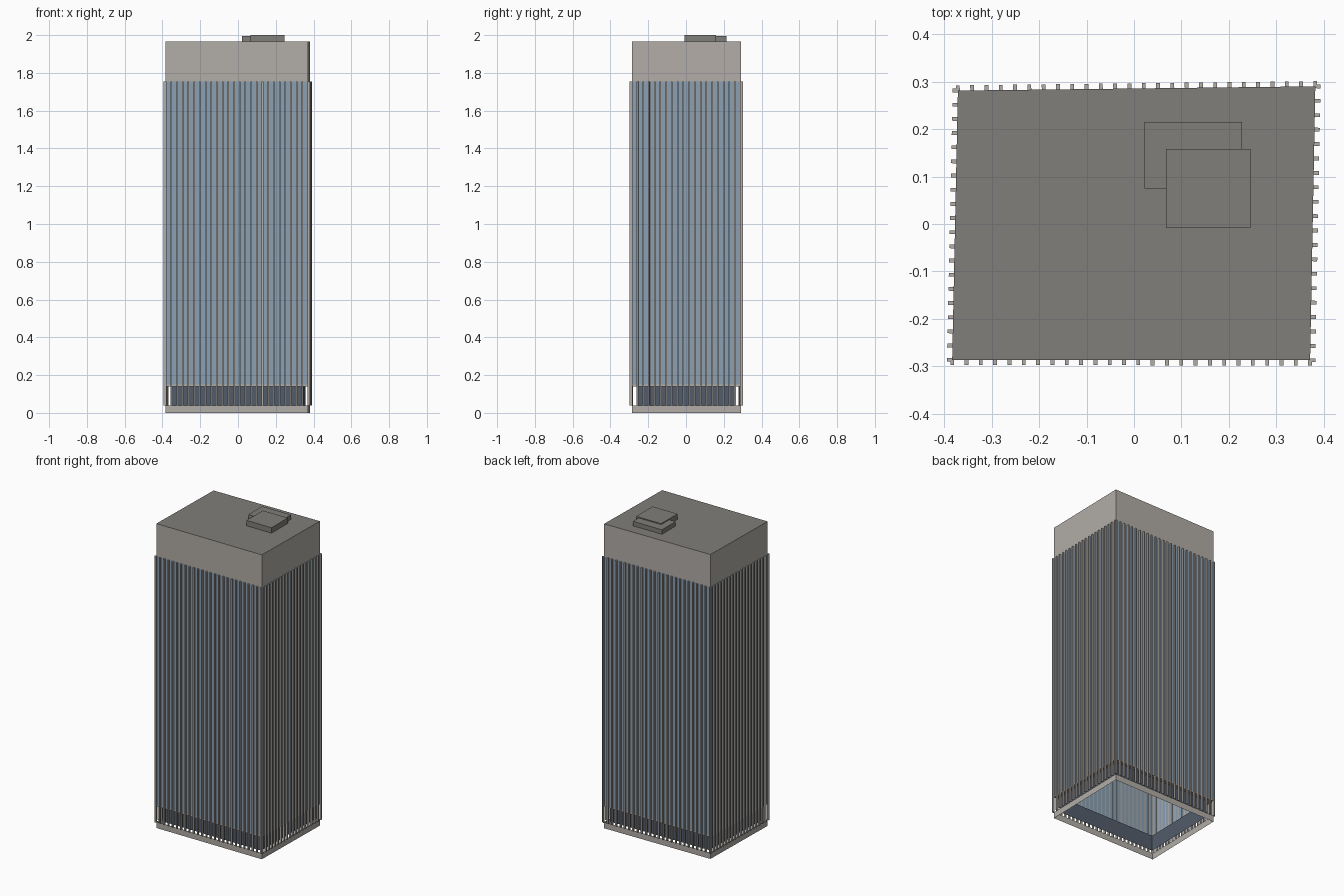
import bpy
import bmesh
from mathutils import Vector, Matrix

cube = bpy.data.objects.get("Cube")
if cube:
    bpy.data.objects.remove(cube, do_unlink=True)


def material(name, r, g, b):
    m = bpy.data.materials.new(name)
    m.use_nodes = True
    m.diffuse_color = (r, g, b, 1)
    m.node_tree.nodes["Principled BSDF"].inputs["Base Color"].default_value = (r, g, b, 1)
    return m


STONE = material("beige stone", 0.45, 0.42, 0.39)
ROOF = material("roof grey", 0.22, 0.21, 0.195)
GLASS = material("blue glass", 0.26, 0.35, 0.44)
LOBBY = material("dark lobby glass", 0.085, 0.108, 0.147)

# Slightly skewed footprint, counter-clockwise from the front
CORNERS = [Vector(p) for p in
           ((-0.383, -0.286), (0.371, -0.287), (0.382, 0.29), (-0.371, 0.281))]
BASE_TOP, SOFFIT, BELT_TOP, GLASS_TOP, ROOF_Z = 0.04, 0.14, 0.15, 1.755, 1.965
LOBBY_INSET = 0.025


def footprint(inset=0.0):
    return [Vector((c.x - inset * (1 if c.x > 0 else -1),
                    c.y - inset * (1 if c.y > 0 else -1))) for c in CORNERS]


def finish(name, bm, mat):
    mesh = bpy.data.meshes.new(name)
    bm.to_mesh(mesh)
    bm.free()
    mesh.materials.append(mat)
    obj = bpy.data.objects.new(name, mesh)
    bpy.context.collection.objects.link(obj)
    return obj


def loft(name, rings, mat, cap=False):
    """Open skin through (inset, height) rings, with an optional lid."""
    bm = bmesh.new()
    loops = [[bm.verts.new((p.x, p.y, z)) for p in footprint(inset)]
             for inset, z in rings]
    for low, high in zip(loops, loops[1:]):
        for i in range(4):
            j = (i + 1) % 4
            bm.faces.new((low[i], low[j], high[j], high[i]))
    if cap:
        bm.faces.new(loops[-1])
    return finish(name, bm, mat)


def box(bm, centre, size, turn=Matrix()):
    bmesh.ops.create_cube(bm, size=1, matrix=Matrix.Translation(centre) @ turn
                          @ Matrix.Diagonal((*size, 1)))


# Walls, from the ground up
loft("base_band", [(0, 0), (0, BASE_TOP)], STONE)
loft("lobby_glass", [(LOBBY_INSET, BASE_TOP), (LOBBY_INSET, SOFFIT)], LOBBY)
loft("soffit_and_belt", [(LOBBY_INSET, SOFFIT), (0, SOFFIT), (0, BELT_TOP)], STONE)
loft("tower_glass", [(0, BELT_TOP), (0, GLASS_TOP)], GLASS)
loft("crown_wall", [(0, GLASS_TOP), (0, ROOF_Z)], STONE)
loft("roof_deck", [(0, ROOF_Z - 0.001), (0, ROOF_Z)], ROOF, cap=True)

# Vertical fins, evenly spaced along each wall
FIN_WIDTH, FIN_DEPTH = 0.008, 0.012
for i, (side, count) in enumerate((("front", 26), ("left", 20),
                                   ("back", 26), ("right", 20))):
    a, b = CORNERS[i], CORNERS[(i + 1) % 4]
    along = (b - a).normalized()
    out = Vector((along.y, -along.x))
    turn = Matrix(((along.x, -out.x, 0, 0), (along.y, -out.y, 0, 0),
                   (0, 0, 1, 0), (0, 0, 0, 1)))
    bm = bmesh.new()
    for k in range(count):
        p = a.lerp(b, k / (count - 1)) + out * (FIN_DEPTH / 2 - 0.001)
        box(bm, (p.x, p.y, (BASE_TOP + GLASS_TOP) / 2),
            (FIN_WIDTH, FIN_DEPTH, GLASS_TOP - BASE_TOP), turn)
    finish(side + "_fins", bm, STONE)

# Rooftop plant boxes
for name, x0, x1, y0, y1, top in (("plant_box_low", 0.022, 0.228, 0.075, 0.215, 1.994),
                                  ("plant_box_high", 0.067, 0.245, -0.008, 0.158, 2.0)):
    bm = bmesh.new()
    box(bm, ((x0 + x1) / 2, (y0 + y1) / 2, (ROOF_Z + top) / 2),
        (x1 - x0, y1 - y0, top - ROOF_Z))
    finish(name, bm, ROOF)
